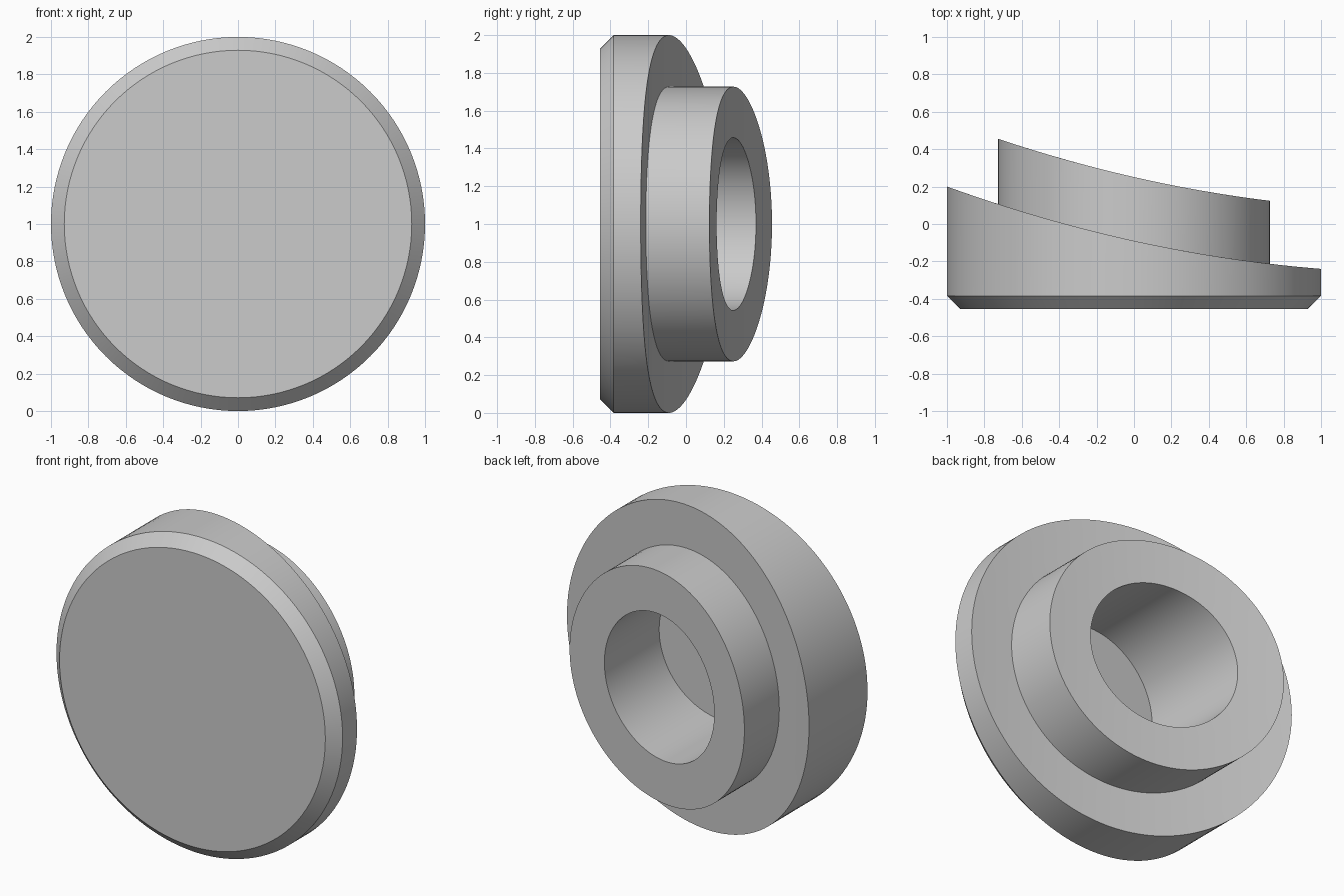
import bpy
import bmesh
import math

SEGMENTS = 128
FRONT, CHAMFER, FLOOR = -0.455, -0.384, -0.385
OUTER, BOSS, BORE = 1.0, 0.727, 0.457

cube = bpy.data.objects.get("Cube")
if cube:
    bpy.data.objects.remove(cube, do_unlink=True)


# Curved, slanted back faces: depth depends on x only
def flange_back(x):
    return -0.09 - 0.22 * x + 0.07 * x * x


def boss_back(x):
    return 0.251 - 0.228 * x + 0.073 * x * x


def flat(y):
    return lambda x: y


def spread(start, end, steps):
    """Radii from start to end, so a curved face follows its surface."""
    return [start + (end - start) * i / steps for i in range(steps + 1)]


# Profile from the front disc, round the flange and boss, into the blind bore
profile = [(OUTER - 0.071, flat(FRONT)), (OUTER, flat(CHAMFER))]
profile += [(r, flange_back) for r in spread(OUTER, BOSS, 4)]
profile += [(r, boss_back) for r in spread(BOSS, BORE, 4)]
profile += [(BORE, flat(FLOOR))]

bm = bmesh.new()
rings = []
for radius, depth in profile:
    ring = []
    for i in range(SEGMENTS):
        angle = math.tau * i / SEGMENTS
        x = radius * math.cos(angle)
        ring.append(bm.verts.new((x, depth(x), 1 + radius * math.sin(angle))))
    rings.append(ring)

for a, b in zip(rings, rings[1:]):
    for i in range(SEGMENTS):
        j = (i + 1) % SEGMENTS
        bm.faces.new((a[i], a[j], b[j], b[i]))

# Front disc and bore floor
bm.faces.new(rings[0])
bm.faces.new(rings[-1])
bmesh.ops.recalc_face_normals(bm, faces=bm.faces[:])

mesh = bpy.data.meshes.new("stepped_plug")
bm.to_mesh(mesh)
bm.free()
plug = bpy.data.objects.new("stepped_plug", mesh)
bpy.context.collection.objects.link(plug)

# Plain grey
grey = bpy.data.materials.new("light_grey")
grey.use_nodes = True
colour = (0.6, 0.6, 0.6, 1)
grey.diffuse_color = colour
grey.node_tree.nodes["Principled BSDF"].inputs["Base Color"].default_value = colour
mesh.materials.append(grey)

# Smooth round walls with crisp rims
bpy.ops.object.select_all(action="DESELECT")
plug.select_set(True)
bpy.context.view_layer.objects.active = plug
bpy.ops.object.shade_smooth_by_angle(angle=math.radians(30))
